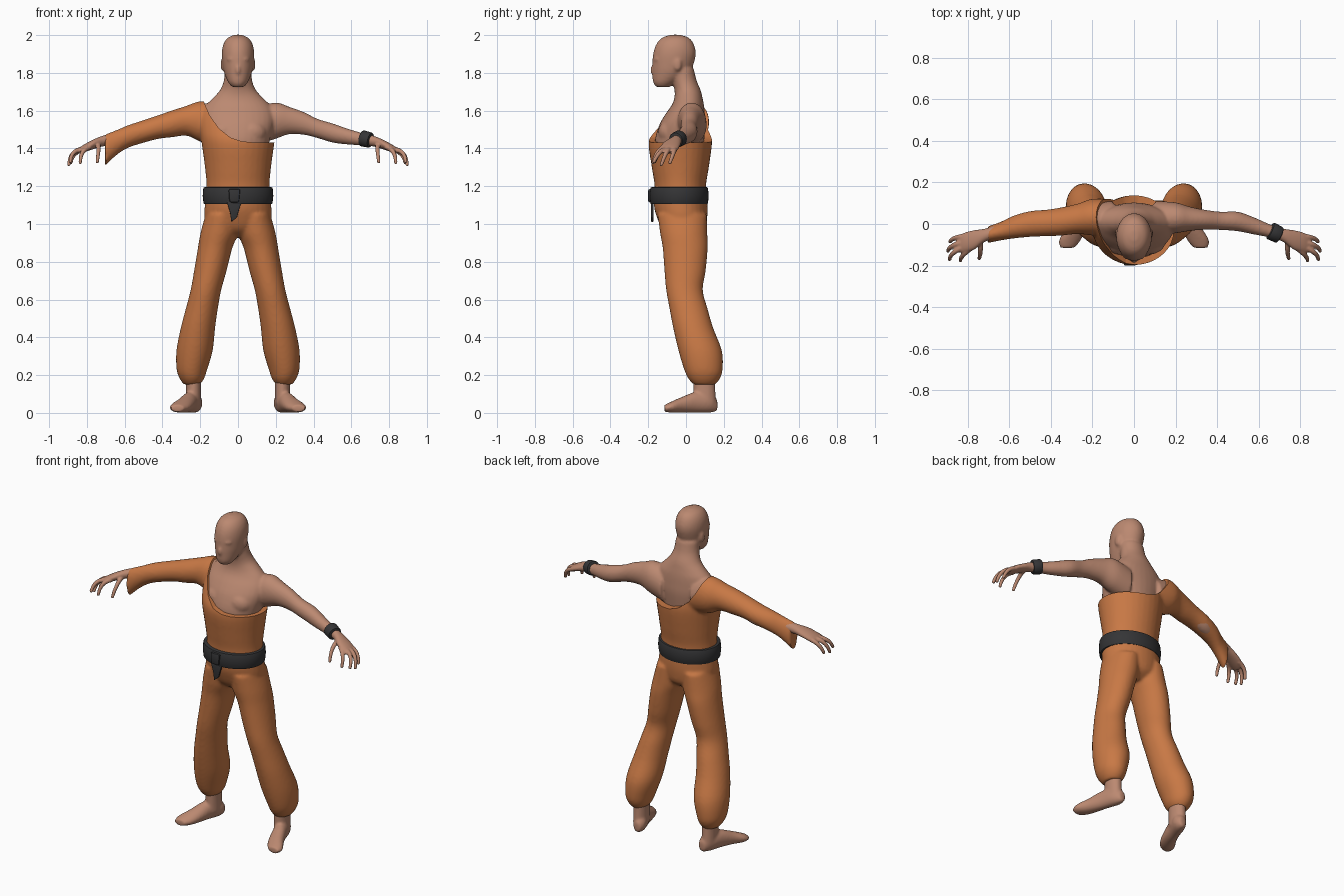
import bpy, bmesh, math
from mathutils import Vector, Matrix

if "Cube" in bpy.data.objects:
    bpy.data.objects.remove(bpy.data.objects["Cube"])


def material(name, r, g, b):
    m = bpy.data.materials.new(name)
    m.use_nodes = True
    m.diffuse_color = (r, g, b, 1)
    m.node_tree.nodes["Principled BSDF"].inputs["Base Color"].default_value = (r, g, b, 1)
    return m


SKIN = material("skin", .5, .25, .165)
CLOTH = material("orange cloth", .58, .19, .06)
BLACK = material("black fabric", .035, .035, .037)


def catmull(p, q, r, s, t):
    return q + (r - p) * (t / 2) + (p * 2 - q * 5 + r * 4 - s) * (t * t / 2) + (q * 3 - p - r * 3 + s) * (t ** 3 / 2)


def smooth_rings(rings, steps=4):
    """Spline between the given rings."""
    rows = [Vector(r) for r in rings]
    ext = [rows[0]] + rows + [rows[-1]]
    out = [catmull(*ext[i:i + 4], k / steps) for i in range(len(rows) - 1) for k in range(steps)]
    return out + [rows[-1]]


def loft(bm, axis, rings, mirror=1, smooth=True, sides=32):
    """Rings are x, y, z, and two radii, lying square to the axis."""
    u, v = {"x": ((0, 1, 0), (0, 0, 1)), "y": ((1, 0, 0), (0, 0, 1)), "z": ((1, 0, 0), (0, 1, 0))}[axis]
    u, v = Vector(u), Vector(v)
    loops = []
    for x, y, z, a, b in (smooth_rings(rings) if smooth else rings):
        loop = []
        for i in range(sides):
            t = math.tau * i / sides
            p = Vector((x, y, z)) + u * a * math.cos(t) + v * b * math.sin(t)
            loop.append(bm.verts.new((p.x * mirror, p.y, p.z)))
        loops.append(loop)
    for lo, hi in zip(loops, loops[1:]):
        for i in range(sides):
            j = (i + 1) % sides
            bm.faces.new((lo[i], lo[j], hi[j], hi[i]))
    bm.faces.new(loops[0])
    bm.faces.new(loops[-1])


def ball(bm, centre, size):
    mat = Matrix.Translation(centre) @ Matrix.Diagonal((*size, 1))
    bmesh.ops.create_uvsphere(bm, u_segments=16, v_segments=10, radius=1, matrix=mat)


def finger(bm, base, knuckle, tip, mirror, radius=.014):
    a, b, c = Vector(base), Vector(knuckle), Vector(tip)
    for i in range(15):
        t = i / 14
        p = a * (1 - t) ** 2 + b * 2 * t * (1 - t) + c * t * t
        r = radius * (1 - t * .3)
        ball(bm, (p.x * mirror, p.y, p.z), (r, r, r))


def finish(bm, name, mat, voxel=None, relax=0, cutter=None, bevel=0):
    """Turn the bmesh into an object, fuse it, cut it and shade it."""
    bmesh.ops.recalc_face_normals(bm, faces=bm.faces)
    mesh = bpy.data.meshes.new(name)
    bm.to_mesh(mesh)
    bm.free()
    mesh.materials.append(mat)
    ob = bpy.data.objects.new(name, mesh)
    bpy.context.collection.objects.link(ob)
    if voxel:
        m = ob.modifiers.new("fuse", "REMESH")
        m.mode, m.voxel_size = "VOXEL", voxel
        m = ob.modifiers.new("relax", "SMOOTH")
        m.factor, m.iterations = .5, relax
    if cutter:
        m = ob.modifiers.new("neckline", "BOOLEAN")
        m.operation, m.object = "DIFFERENCE", cutter
    if bevel:
        m = ob.modifiers.new("round", "BEVEL")
        m.width, m.segments = bevel, 2
    bpy.ops.object.select_all(action="DESELECT")
    bpy.context.view_layer.objects.active = ob
    ob.select_set(True)
    for m in list(ob.modifiers):
        bpy.ops.object.modifier_apply(modifier=m.name)
    bpy.ops.object.shade_smooth_by_angle(angle=math.radians(40))
    return ob


def prism(outline, y0, y1):
    """Outline in x and z, extruded along y."""
    bm = bmesh.new()
    face = bm.faces.new([bm.verts.new((x, y0, z)) for x, z in outline])
    new = bmesh.ops.extrude_face_region(bm, geom=[face])["geom"]
    bmesh.ops.translate(bm, vec=(0, y1 - y0, 0), verts=[e for e in new if isinstance(e, bmesh.types.BMVert)])
    return bm


def upright(rows):
    return [(0, y, z, a, b) for z, y, a, b in rows]


# Bare body: trunk, neck, head, arms and feet
body = bmesh.new()
loft(body, "z", upright([
    (1.15, -.035, .13, .1), (1.3, -.035, .145, .115), (1.43, -.035, .165, .13), (1.52, -.02, .19, .123),
    (1.58, -.005, .19, .105), (1.63, .01, .168, .085), (1.67, .013, .13, .074), (1.71, .008, .094, .069),
    (1.76, -.008, .075, .064), (1.82, -.02, .07, .062)]))
loft(body, "z", upright([
    (1.725, -.122, .03, .035), (1.75, -.112, .052, .062), (1.8, -.08, .073, .098), (1.84, -.07, .081, .108),
    (1.9, -.061, .086, .113), (1.95, -.058, .078, .1), (1.985, -.056, .055, .072), (2.002, -.056, .018, .024)]))
ball(body, (0, -.168, 1.815), (.014, .022, .03))
ball(body, (0, -.15, 1.872), (.06, .026, .014))
ball(body, (0, -.155, 1.755), (.028, .02, .02))
for s in (1, -1):
    ball(body, (s * .081, -.045, 1.845), (.011, .022, .036))
    ball(body, (s * .07, -.09, 1.485), (.08, .058, .065))
    loft(body, "x", [
        (.1, .03, 1.52, .08, .1), (.2, .03, 1.547, .074, .096), (.27, .025, 1.548, .058, .073),
        (.35, .02, 1.532, .047, .06), (.42, .015, 1.506, .044, .051), (.5, .012, 1.482, .047, .051),
        (.58, -.01, 1.463, .041, .042), (.65, -.032, 1.45, .032, .034), (.69, -.043, 1.442, .03, .031)], s)
    loft(body, "z", [(.235, .095, .2, .042, .058), (.235, .097, .13, .04, .058), (.235, .1, .05, .04, .06)], s)
    loft(body, "y", [
        (.222, .166, .04, .02, .03), (.23, .125, .053, .042, .052), (.255, .05, .056, .043, .055),
        (.28, -.02, .043, .048, .042), (.307, -.075, .031, .053, .03), (.322, -.115, .024, .035, .018)], s)
finish(body, "body", SKIN, .008, 5)

# Hands with curled fingers
FINGERS = {
    "index": ((.79, -.12, 1.405), (.835, -.155, 1.39), (.835, -.175, 1.325)),
    "middle": ((.825, -.112, 1.395), (.885, -.14, 1.39), (.887, -.17, 1.33)),
    "ring": ((.83, -.09, 1.395), (.89, -.105, 1.385), (.895, -.13, 1.315)),
    "little": ((.82, -.06, 1.395), (.875, -.065, 1.38), (.885, -.085, 1.325)),
    "thumb": ((.74, -.08, 1.42), (.735, -.14, 1.405), (.745, -.165, 1.33)),
}
for s, side in ((1, "left"), (-1, "right")):
    hand = bmesh.new()
    loft(hand, "x", [
        (.66, -.035, 1.45, .03, .031), (.72, -.055, 1.438, .032, .028), (.77, -.077, 1.42, .047, .025),
        (.82, -.09, 1.398, .047, .02), (.845, -.1, 1.385, .036, .014)], s)
    for path in FINGERS.values():
        finger(hand, *path, s)
    finish(hand, side + "_hand", SKIN, .005, 3)

# One-shouldered suit: trunk, sleeve and baggy trouser legs, cut along the neckline
suit = bmesh.new()
loft(suit, "z", upright([
    (.93, -.01, .06, .06), (.97, -.012, .14, .11), (1.03, -.02, .176, .132), (1.1, -.028, .176, .142),
    (1.2, -.03, .167, .136), (1.3, -.03, .175, .151), (1.43, -.03, .193, .168), (1.5, -.02, .203, .152),
    (1.58, -.002, .203, .122), (1.63, .01, .182, .097), (1.665, .013, .15, .086)]))
loft(suit, "x", [
    (.1, .03, 1.53, .09, .115), (.2, .033, 1.543, .088, .107), (.27, .025, 1.547, .073, .08),
    (.35, .012, 1.53, .068, .071), (.42, .005, 1.514, .064, .063), (.5, 0, 1.49, .062, .06),
    (.58, -.015, 1.464, .055, .06), (.64, -.034, 1.433, .045, .066), (.705, -.052, 1.39, .04, .084)], -1)
for s in (1, -1):
    loft(suit, "z", [
        (.085, -.02, 1.05, .087, .13), (.1, -.012, .95, .099, .125), (.122, -.004, .87, .091, .119),
        (.147, -.005, .75, .086, .109), (.17, -.008, .65, .081, .097), (.192, .014, .55, .085, .101),
        (.212, .038, .45, .091, .106), (.23, .075, .33, .096, .115), (.244, .092, .23, .081, .102),
        (.244, .096, .18, .064, .083), (.244, .097, .15, .042, .056)], s)
neckline = finish(prism([
    (-.19, 1.8), (-.182, 1.65), (-.15, 1.575), (-.1, 1.505), (-.04, 1.458), (.02, 1.438),
    (.08, 1.432), (.4, 1.43), (.4, 1.8)], -.4, .4), "neckline_cutter", CLOTH)
neckline.hide_render = True
finish(suit, "suit", CLOTH, .009, 6, neckline)
bpy.data.objects.remove(neckline)

# Belt, with its knot and hanging ends
belt = bmesh.new()
loft(belt, "z", upright([
    (1.105, -.036, .182, .152), (1.15, -.036, .187, .156), (1.195, -.036, .183, .152)]), smooth=False, sides=48)
finish(belt, "belt", BLACK, bevel=.006)
finish(prism([(-.045, 1.115), (.005, 1.115), (.012, 1.185), (-.05, 1.185)], -.2, -.18), "belt_knot", BLACK, bevel=.008)
finish(prism([(-.06, 1.12), (.02, 1.12), (.004, 1.07), (-.005, 1.035), (-.035, 1.01), (-.042, 1.06)],
             -.185, -.172), "belt_end", BLACK, bevel=.003)

# Wristband turned along the left forearm
band = bmesh.new()
turn = Vector((.06, -.028, -.014)).to_track_quat("Z", "Y").to_matrix().to_4x4()
bmesh.ops.create_cone(band, cap_ends=True, segments=24, radius1=.043, radius2=.041, depth=.056,
                      matrix=Matrix.Translation((.679, -.043, 1.449)) @ turn)
finish(band, "wristband", BLACK, bevel=.008)
